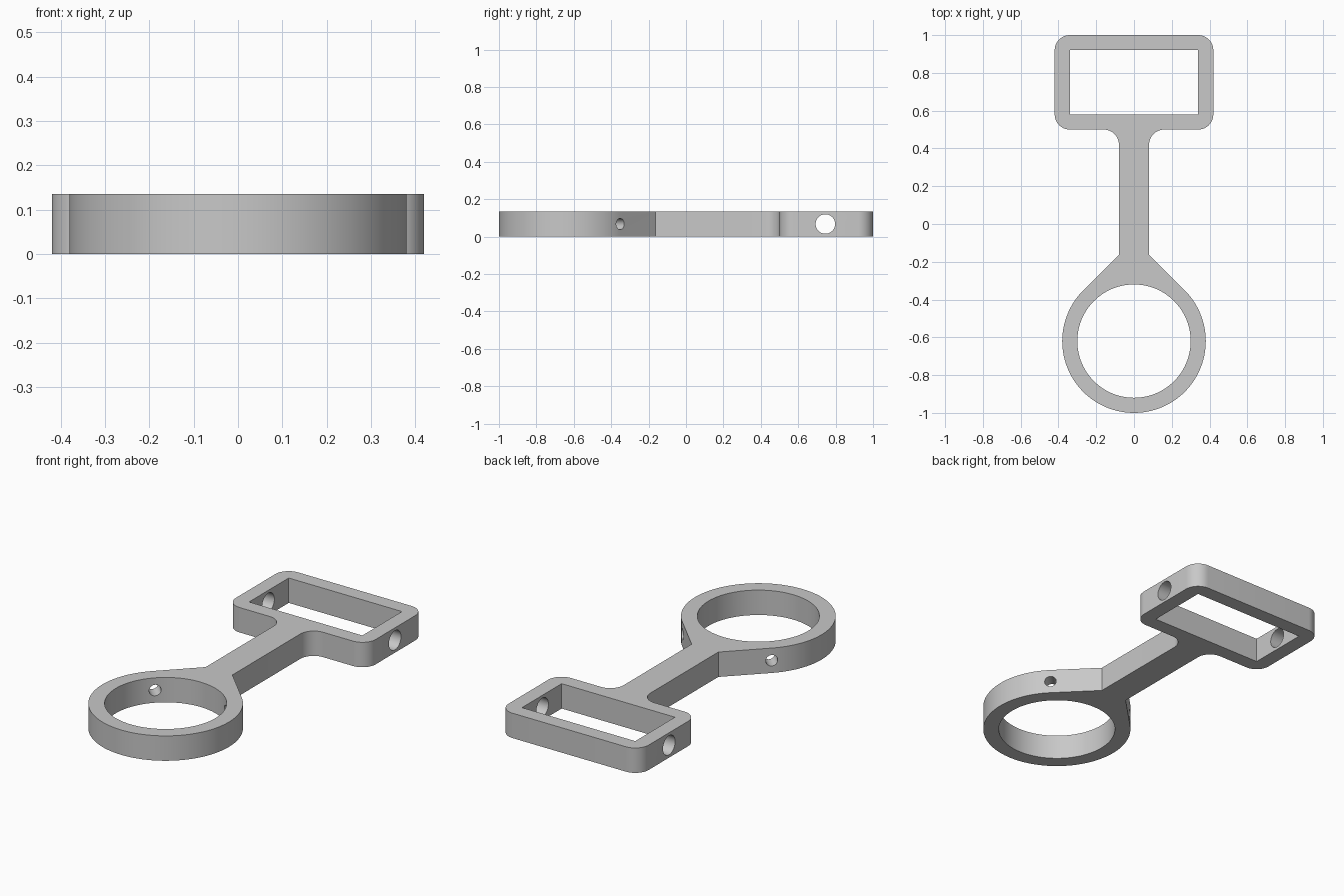
import bpy
import bmesh
from math import cos, sin, pi, radians
from mathutils import Matrix, Vector

default = bpy.data.objects.get("Cube")
if default:
    bpy.data.objects.remove(default)

HEIGHT = 0.135
RING_Y, RING_OUT, RING_IN = -0.62, 0.38, 0.30
NECK = 0.08
FRAME_X, FRAME_LOW, FRAME_HIGH = 0.42, 0.50, 1.0
WALL = 0.08
ROUND = 0.08

grey = bpy.data.materials.new("plain grey")
grey.use_nodes = True
colour = (0.58, 0.58, 0.58, 1)
grey.diffuse_color = colour
grey.node_tree.nodes["Principled BSDF"].inputs["Base Color"].default_value = colour


def arc(x, y, radius, start, end, steps):
    """Points on an arc, angles in degrees."""
    angles = [radians(start + (end - start) * i / steps) for i in range(steps + 1)]
    return [(x + radius * cos(a), y + radius * sin(a)) for a in angles]


def add_object(name, bm):
    bmesh.ops.recalc_face_normals(bm, faces=bm.faces)
    mesh = bpy.data.meshes.new(name)
    bm.to_mesh(mesh)
    bm.free()
    mesh.materials.append(grey)
    obj = bpy.data.objects.new(name, mesh)
    bpy.context.collection.objects.link(obj)
    return obj


def prism(name, outline, low, high):
    bm = bmesh.new()
    face = bm.faces.new([bm.verts.new((x, y, low)) for x, y in outline])
    top = bmesh.ops.extrude_face_region(bm, geom=[face])["geom"]
    bmesh.ops.translate(bm, vec=(0, 0, high - low),
                        verts=[v for v in top if isinstance(v, bmesh.types.BMVert)])
    return add_object(name, bm)


def drill(name, centre, direction, radius, length):
    bm = bmesh.new()
    turn = Vector((0, 0, 1)).rotation_difference(Vector(direction)).to_matrix().to_4x4()
    bmesh.ops.create_cone(bm, cap_ends=True, segments=40, radius1=radius, radius2=radius,
                          depth=length, matrix=Matrix.Translation(centre) @ turn)
    return add_object(name, bm)


# Right half of the outline: ring, sloped shoulder, neck, fillet, rounded frame
half = arc(0, RING_Y, RING_OUT, -90, 45, 48)
half.append((NECK, RING_Y + RING_OUT * 2 ** 0.5 - NECK))
half += arc(NECK + ROUND, FRAME_LOW - ROUND, ROUND, 180, 90, 12)
half += arc(FRAME_X - ROUND, FRAME_LOW + ROUND, ROUND, -90, 0, 12)
half += arc(FRAME_X - ROUND, FRAME_HIGH - ROUND, ROUND, 0, 90, 12)
outline = half + [(-x, y) for x, y in reversed(half[1:])]
body = prism("ring_and_frame_link", outline, 0, HEIGHT)

# Openings of the ring and the frame
inner_x = FRAME_X - WALL
window = [(-inner_x, FRAME_LOW + WALL), (inner_x, FRAME_LOW + WALL),
          (inner_x, FRAME_HIGH - WALL), (-inner_x, FRAME_HIGH - WALL)]
cutters = [
    prism("ring_cutter", arc(0, RING_Y, RING_IN, 0, 360, 96)[:-1], -0.1, HEIGHT + 0.1),
    prism("frame_cutter", window, -0.1, HEIGHT + 0.1),
    drill("cross_pin_cutter", (0, 0.745, HEIGHT / 2), (1, 0, 0), 0.052, 1.2),
]

# Small screw holes through both shoulders, aimed at the ring centre
for side, name in ((1, "left"), (-1, "right")):
    reach = (RING_OUT + RING_IN) / 2 * cos(pi / 4)
    cutters.append(drill(name + "_screw_cutter", (side * reach, RING_Y + reach, HEIGHT / 2),
                         (side, 1, 0), 0.03, 0.2))

for cutter in cutters:
    cutter.hide_render = True
    mod = body.modifiers.new(cutter.name, 'BOOLEAN')
    mod.operation = 'DIFFERENCE'
    mod.solver = 'EXACT'
    mod.object = cutter

# Apply the cuts and discard the cutters
graph = bpy.context.evaluated_depsgraph_get()
cut_mesh = bpy.data.meshes.new_from_object(body.evaluated_get(graph))
body.modifiers.clear()
body.data = cut_mesh
for cutter in cutters:
    bpy.data.objects.remove(cutter)

bpy.ops.object.select_all(action='DESELECT')
body.select_set(True)
bpy.context.view_layer.objects.active = body
bpy.ops.object.shade_smooth_by_angle(angle=radians(30))
